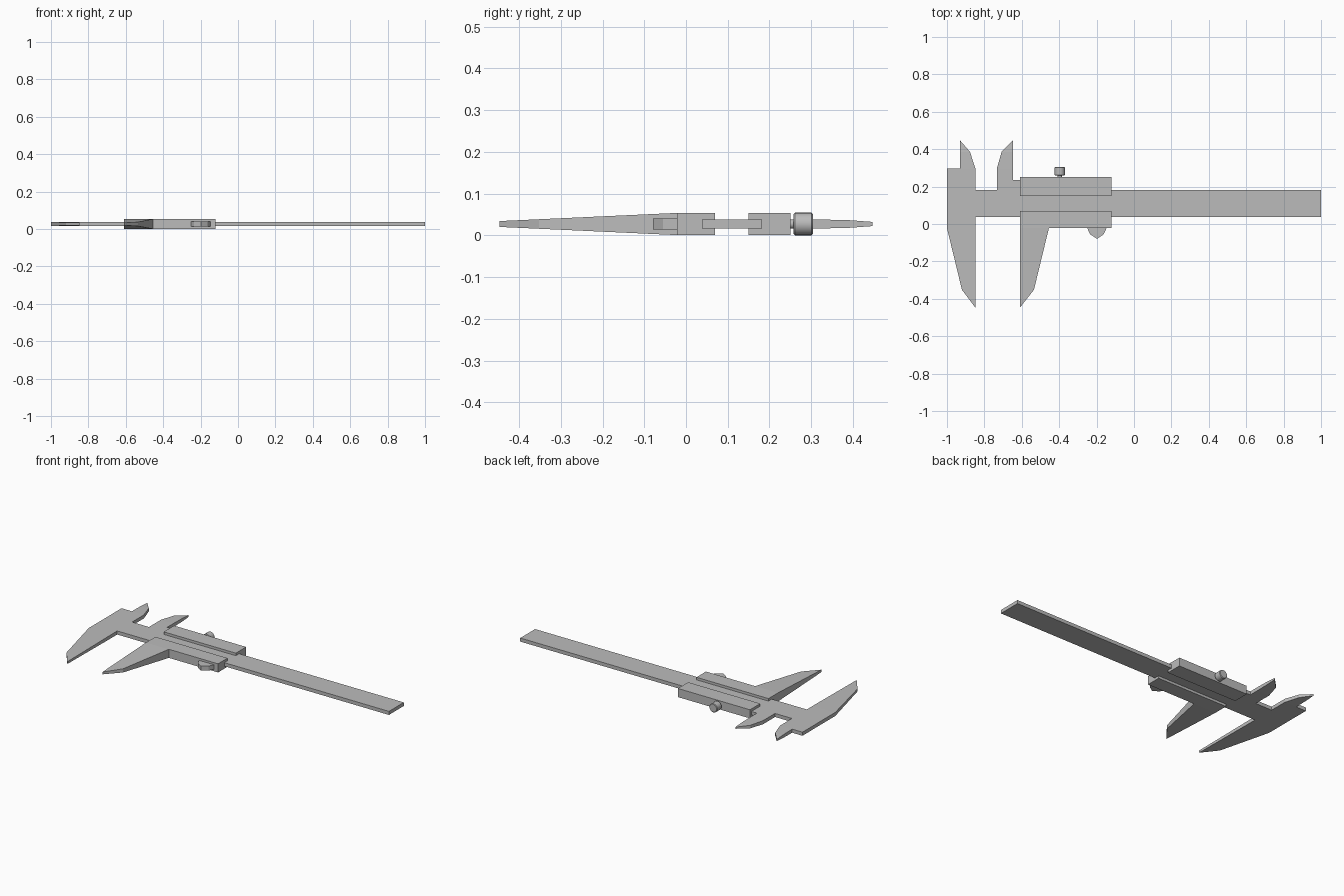
import bpy, bmesh, math

cube = bpy.data.objects.get("Cube")
if cube:
    bpy.data.objects.remove(cube, do_unlink=True)

steel = bpy.data.materials.new("brushed_grey_steel")
steel.use_nodes = True
GREY = (0.5, 0.5, 0.5, 1)
steel.diffuse_color = GREY
steel.node_tree.nodes["Principled BSDF"].inputs["Base Color"].default_value = GREY

MID = 0.027      # height of the centre plane
THIN = 0.011     # half thickness of the beam
THICK = 0.0265   # half thickness of the slider


def plate(name, outline, half, tip_half=None):
    """Flat prism from an xy outline; thins linearly from first to last y."""
    tip_half = half if tip_half is None else tip_half
    y0, y1 = outline[0][1], max((p[1] for p in outline), key=lambda y: abs(y - outline[0][1]))
    bm = bmesh.new()
    rings = []
    for side in (-1, 1):
        ring = []
        for x, y in outline:
            t = (y - y0) / (y1 - y0)
            ring.append(bm.verts.new((x, y, MID + side * (half + (tip_half - half) * t))))
        rings.append(ring)
        bm.faces.new(ring)
    low, high = rings
    for i in range(len(outline)):
        j = (i + 1) % len(outline)
        bm.faces.new((low[i], low[j], high[j], high[i]))
    bmesh.ops.recalc_face_normals(bm, faces=bm.faces)
    mesh = bpy.data.meshes.new(name)
    bm.to_mesh(mesh)
    bm.free()
    mesh.materials.append(steel)
    obj = bpy.data.objects.new(name, mesh)
    bpy.context.collection.objects.link(obj)
    return obj


def box(name, x0, x1, y0, y1, half):
    return plate(name, [(x0, y0), (x1, y0), (x1, y1), (x0, y1)], half)


def rod(name, x, y0, y1, radius):
    bpy.ops.mesh.primitive_cylinder_add(vertices=24, radius=radius, depth=y1 - y0,
                                        location=(x, (y0 + y1) / 2, MID),
                                        rotation=(math.pi / 2, 0, 0))
    obj = bpy.context.object
    obj.name = name
    obj.data.materials.append(steel)
    bpy.ops.object.shade_smooth_by_angle(angle=math.radians(35))
    return obj


# Main beam and the fixed head
plate("beam", [(-1, -0.022), (-0.848, -0.022), (-0.848, 0.038), (1, 0.038), (1, 0.182),
               (-0.848, 0.182), (-0.848, 0.297), (-1, 0.297)], THIN)

# Fixed jaws
plate("fixed_lower_jaw", [(-1, -0.022), (-0.92, -0.352), (-0.848, -0.447), (-0.848, -0.022)],
      THIN, 0.007)
plate("fixed_upper_jaw", [(-0.93, 0.297), (-0.848, 0.297), (-0.877, 0.386), (-0.93, 0.386)],
      THIN, 0.0095)
plate("fixed_upper_tip", [(-0.93, 0.386), (-0.877, 0.386), (-0.93, 0.447)], 0.0095, 0.005)

# Slider rails
box("slider_upper_rail", -0.61, -0.12, 0.15, 0.25, THICK)
box("slider_lower_rail", -0.61, -0.12, -0.022, 0.07, THICK)

# Sliding jaws
plate("sliding_lower_jaw", [(-0.61, -0.022), (-0.61, -0.447), (-0.535, -0.352), (-0.455, -0.022)],
      THICK, 0.007)
plate("sliding_jaw_arm", [(-0.733, 0.18), (-0.6, 0.18), (-0.6, 0.236), (-0.648, 0.236),
                          (-0.648, 0.297), (-0.733, 0.297)], THIN)
plate("sliding_upper_jaw", [(-0.733, 0.297), (-0.648, 0.297), (-0.648, 0.386), (-0.708, 0.386)],
      THIN, 0.0095)
plate("sliding_upper_tip", [(-0.708, 0.386), (-0.648, 0.386), (-0.648, 0.447)], 0.0095, 0.005)

# Thumb rest
plate("thumb_rest", [(-0.25, -0.022), (-0.235, -0.055), (-0.198, -0.079),
                     (-0.162, -0.055), (-0.147, -0.022)], 0.0135)

# Locking screw
rod("screw_stem", -0.397, 0.24, 0.265, 0.011)
knob = rod("screw_knob", -0.397, 0.258, 0.304, 0.027)
bevel = knob.modifiers.new("rim", "BEVEL")
bevel.width = 0.003
bevel.segments = 1
